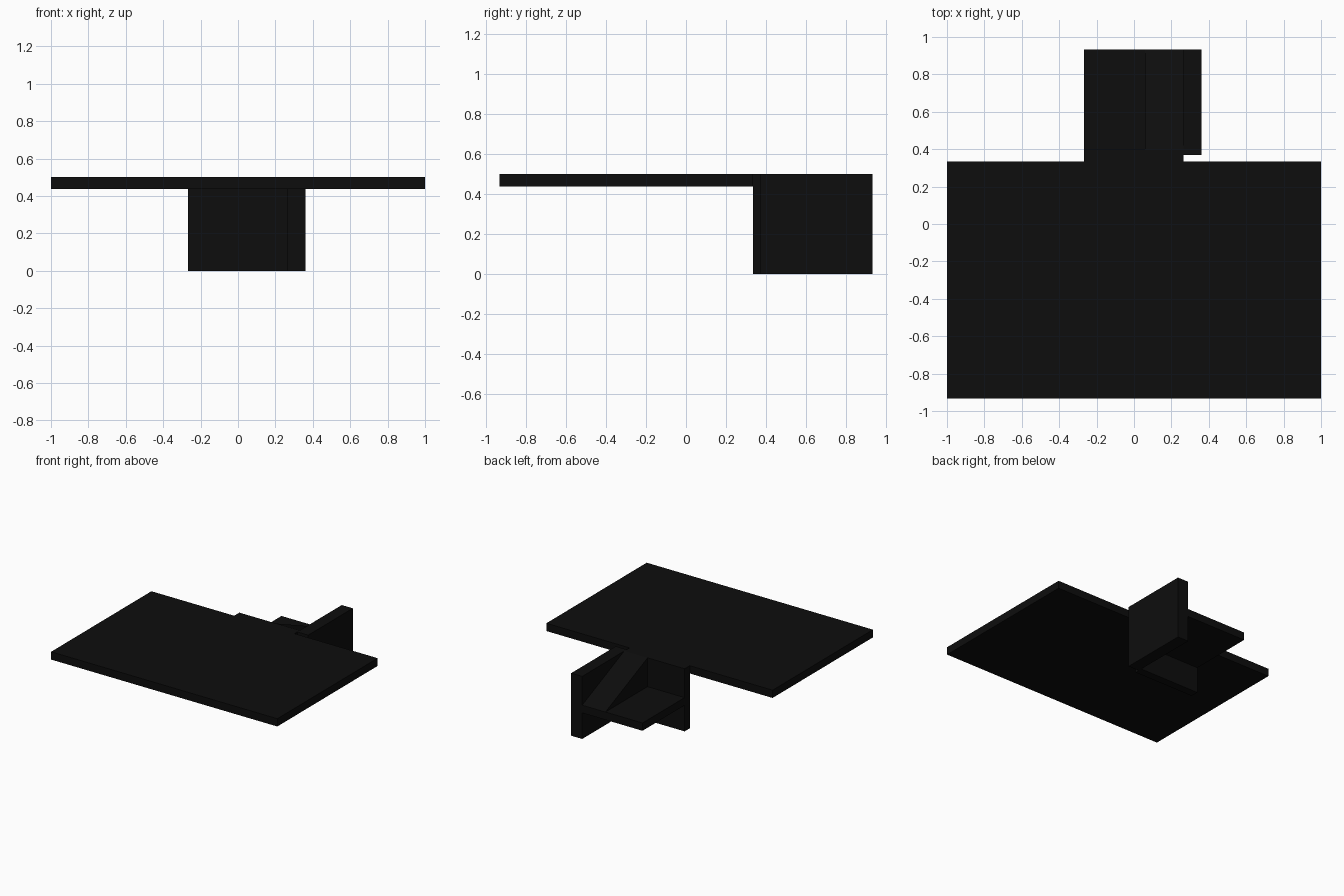
import bpy
import bmesh

cube = bpy.data.objects.get("Cube")
if cube:
    bpy.data.objects.remove(cube, do_unlink=True)

# Single near-black paint
black = bpy.data.materials.new("black")
black.use_nodes = True
colour = (0.004, 0.004, 0.004, 1)
black.diffuse_color = colour
black.node_tree.nodes["Principled BSDF"].inputs["Base Color"].default_value = colour


def extrude_profile(name, x0, x1, profile):
    """Extrude a (y, z) profile along x from x0 to x1."""
    bm = bmesh.new()
    face = bm.faces.new([bm.verts.new((x0, y, z)) for y, z in profile])
    result = bmesh.ops.extrude_face_region(bm, geom=[face])
    verts = [g for g in result["geom"] if isinstance(g, bmesh.types.BMVert)]
    bmesh.ops.translate(bm, verts=verts, vec=(x1 - x0, 0, 0))
    bmesh.ops.recalc_face_normals(bm, faces=bm.faces)
    mesh = bpy.data.meshes.new(name)
    bm.to_mesh(mesh)
    bm.free()
    mesh.materials.append(black)
    obj = bpy.data.objects.new(name, mesh)
    bpy.context.collection.objects.link(obj)
    return obj


def box(name, x0, x1, y0, y1, z0, z1):
    return extrude_profile(name, x0, x1, [(y0, z0), (y1, z0), (y1, z1), (y0, z1)])


left, inner, right = -0.268, 0.265, 0.362
front, panel_back, back = 0.335, 0.40, 0.932
seat_low, seat_top, top = 0.208, 0.27, 0.5

# Wide flat slab
box("top_slab", -1, 1, -back, front, 0.438, top)

# Upright panel behind the slab, side board and shelf
box("upright_panel", left, inner, front, panel_back, 0, top)
box("side_board", inner, right, 0.37, back, 0, top)
box("shelf", left, inner, panel_back, back, seat_low, seat_top)

# Sloping wedge on the shelf beside the board
extrude_profile("sloping_wedge", 0.06, inner,
                [(panel_back, seat_top), (back, seat_top), (panel_back, top)])
